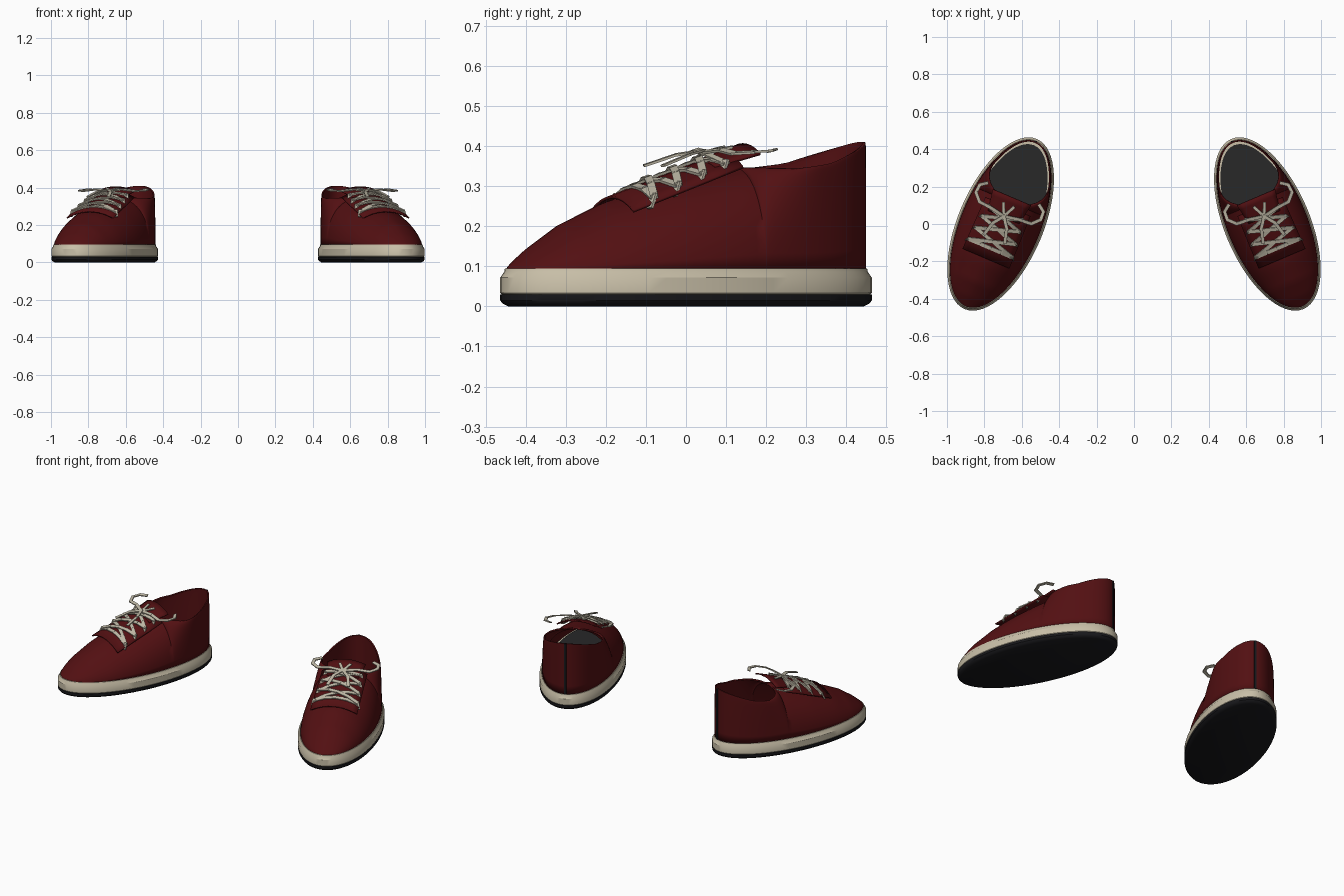
import bpy, bmesh, math
from mathutils import Matrix, Vector

if "Cube" in bpy.data.objects:
    bpy.data.objects.remove(bpy.data.objects["Cube"])

A, B = 0.494, 0.228            # half length and half width of the sole
V0, VC = 0.13, 0.295           # front and widest point of the foot opening


def material(name, rgb):
    m = bpy.data.materials.new(name)
    m.diffuse_color = (*rgb, 1)
    m.use_nodes = True
    m.node_tree.nodes["Principled BSDF"].inputs["Base Color"].default_value = m.diffuse_color
    return m


RED = material("dark red canvas", (0.085, 0.005, 0.006))
CREAM = material("cream rubber", (0.58, 0.52, 0.39))
LACE = material("lace cotton", (0.52, 0.48, 0.38))
BLACK = material("black rubber", (0.009, 0.009, 0.011))
GREY = material("grey lining", (0.021, 0.021, 0.022))

RIGHT = Matrix.Translation((0.713, 0, 0)) @ Matrix.Rotation(math.radians(23), 4, 'Z')
LEFT = Matrix.Scale(-1, 4, (1, 0, 0)) @ RIGHT


def make_pair(name, bm, mat, smooth=None, thick=0):
    """Turn a bmesh into a right object and its mirrored left twin."""
    bmesh.ops.remove_doubles(bm, verts=bm.verts, dist=1e-5)
    bmesh.ops.recalc_face_normals(bm, faces=bm.faces)
    for side, mtx in (("right", RIGHT), ("left", LEFT)):
        b = bm.copy()
        b.transform(mtx)
        if side == "left":
            bmesh.ops.reverse_faces(b, faces=b.faces)
        me = bpy.data.meshes.new(f"{side}_{name}")
        b.to_mesh(me)
        b.free()
        me.materials.append(mat)
        ob = bpy.data.objects.new(f"{side}_{name}", me)
        bpy.context.collection.objects.link(ob)
        if smooth:
            bpy.ops.object.select_all(action='DESELECT')
            ob.select_set(True)
            bpy.context.view_layer.objects.active = ob
            bpy.ops.object.shade_smooth_by_angle(angle=math.radians(smooth))
        if thick:
            s = ob.modifiers.new("thickness", 'SOLIDIFY')
            s.thickness, s.offset = thick, 0
    bm.free()


def grid(bm, rows):
    """Skin a list of equally long point rows."""
    vs = [[bm.verts.new(p) for p in r] for r in rows]
    for r, s in zip(vs, vs[1:]):
        for i in range(len(r) - 1):
            bm.faces.new((r[i], r[i + 1], s[i + 1], s[i]))


def oval_stack(name, profile, mat, n=64):
    """Capped oval body from (inset, height) pairs."""
    bm = bmesh.new()
    rings = []
    for inset, z in profile:
        rings.append([bm.verts.new(((B - inset) * math.cos(t), (A - inset) * math.sin(t), z))
                      for t in (2 * math.pi * i / n for i in range(n))])
    for r, s in zip(rings, rings[1:]):
        for i in range(n):
            j = (i + 1) % n
            bm.faces.new((r[i], r[j], s[j], s[i]))
    bm.faces.new(rings[0][::-1])
    bm.faces.new(rings[-1])
    make_pair(name, bm, mat, 35)


# Sole layers
oval_stack("outsole", [(0.02, 0), (0.006, 0.007), (0, 0.015), (0, 0.03)], BLACK)
oval_stack("midsole", [(0.004, 0.03), (0, 0.034), (0, 0.072), (0.01, 0.086),
                       (0.012, 0.095), (0.03, 0.095)], CREAM)
oval_stack("insole", [(0.037, 0.09), (0.037, 0.1)], GREY)

# Upper: sections along the shoe, closed over the toe and open at the ankle
TOP = [(-0.475, 0.095), (-0.42, 0.143), (-0.335, 0.202), (-0.22, 0.255), (-0.05, 0.305),
       (0.13, 0.343), (0.23, 0.34), (0.33, 0.355), (0.42, 0.388), (0.475, 0.41)]


def top_height(v):
    for (a, za), (b, zb) in zip(TOP, TOP[1:]):
        if v <= b:
            return za + (zb - za) * max(0, v - a) / (b - a)
    return TOP[-1][1]


def section(v, n=12):
    w = 0.209 * math.sqrt(max(0, 1 - (v / 0.475) ** 2))
    if v <= V0:
        xo = 0
    else:
        k = min(0, (v - VC) / (VC - V0))
        xo = 0.96 * w * math.sqrt(max(0, 1 - k * k))
    p = 1.7 + 0.6 * min(1, max(0, (v + 0.3) / 0.45))
    h = top_height(v) - 0.09
    pts = []
    for i in range(n + 1):
        t = math.pi / 2 * i / n
        pts.append((xo + (w - xo) * math.cos(t) ** (2 / p) if i < n else xo,
                    v, 0.09 + h * math.sin(t) ** (2 / p)))
    return pts


stations = sorted([-0.475 * math.cos(math.pi * i / 56) for i in range(57)]
                  + [V0, V0 + 0.003, V0 + 0.01])
halves = [section(v) for v in stations]
bm = bmesh.new()
grid(bm, halves)
grid(bm, [[(-x, y, z) for x, y, z in r] for r in halves])
make_pair("upper", bm, RED, 50, 0.008)

# Heel seam
bm = bmesh.new()
bmesh.ops.create_cube(bm, size=1, matrix=Matrix.Translation((0, 0.479, 0.252))
                      @ Matrix.Diagonal((0.012, 0.008, 0.316, 1)))
make_pair("heel_seam", bm, BLACK)


# Lace panel and tongue: arched plates over the instep
def panel_z(u, v):
    return 0.272 + 0.36 * (v + 0.2) - 0.035 * (u / 0.135) ** 2


def plate(name, v_start, v_end, w_start, w_end, lift):
    bm = bmesh.new()
    rows = []
    for i in range(5):
        f = i / 4
        v, w = v_start + (v_end - v_start) * f, w_start + (w_end - w_start) * f
        rows.append([(w * k / 4, v, panel_z(w * k / 4, v) + lift) for k in range(-4, 5)])
    grid(bm, rows)
    make_pair(name, bm, RED, 40, 0.007)


plate("lace_panel", -0.2, 0.1, 0.135, 0.13, 0)
plate("tongue", 0.04, 0.155, 0.09, 0.11, 0.004)


# Laces: flat ribbons made of short oriented boxes
def ribbon(bm, pts, width=0.02, thick=0.007):
    for a, b in zip(pts, pts[1:]):
        a, b = Vector(a), Vector(b)
        d = (b - a).normalized()
        side = Vector((0, -0.34, 0.94)).cross(d).normalized()
        up = d.cross(side)
        rot = Matrix((d, side, up)).transposed().to_4x4()
        bmesh.ops.create_cube(bm, size=1, matrix=Matrix.Translation((a + b) / 2) @ rot
                              @ Matrix.Diagonal(((b - a).length + 0.008, width, thick, 1)))


def on_panel(u, v, lift=0.009):
    return (u, v, panel_z(u, v) + lift)


def across(bm, u0, v0, u1, v1, lift):
    ribbon(bm, [on_panel(u0 + (u1 - u0) * i / 4, v0 + (v1 - v0) * i / 4, lift)
                for i in range(5)])


bm = bmesh.new()
rows = [(-0.14, 0.125), (-0.07, 0.115), (0.0, 0.108), (0.065, 0.1)]
across(bm, -0.125, -0.14, 0.125, -0.14, 0.008)
for (va, wa), (vb, wb) in zip(rows, rows[1:]):
    across(bm, -wa, va, wb, vb, 0.009)
    across(bm, wa, va, -wb, vb, 0.015)
for v, w in rows:                       # lace ends dipping into the eyelets
    for s in (-1, 1):
        ribbon(bm, [on_panel(s * w, v, 0.014), on_panel(s * (w + 0.006), v - 0.012, -0.008)])
make_pair("crossed_laces", bm, LACE)

# Bow with two open loops and two loose ends
bm = bmesh.new()
for s in (-1, 1):
    ribbon(bm, [(0, 0.045, 0.385), (s * 0.08, 0.06, 0.39), (s * 0.15, 0.065, 0.382),
                (s * 0.188, 0.105, 0.385), (s * 0.185, 0.15, 0.388),
                (s * 0.15, 0.175, 0.39)], 0.018, 0.006)
    ribbon(bm, [(0, 0.045, 0.388), (s * 0.04, -0.01, 0.378), (s * 0.06, -0.085, 0.352)],
           0.018, 0.006)
    ribbon(bm, [(s * 0.1, 0.065, panel_z(0.1, 0.065) + 0.01), (0, 0.045, 0.384),
                (s * 0.03, 0.11, 0.397)], 0.016, 0.006)
make_pair("lace_bow", bm, LACE)
